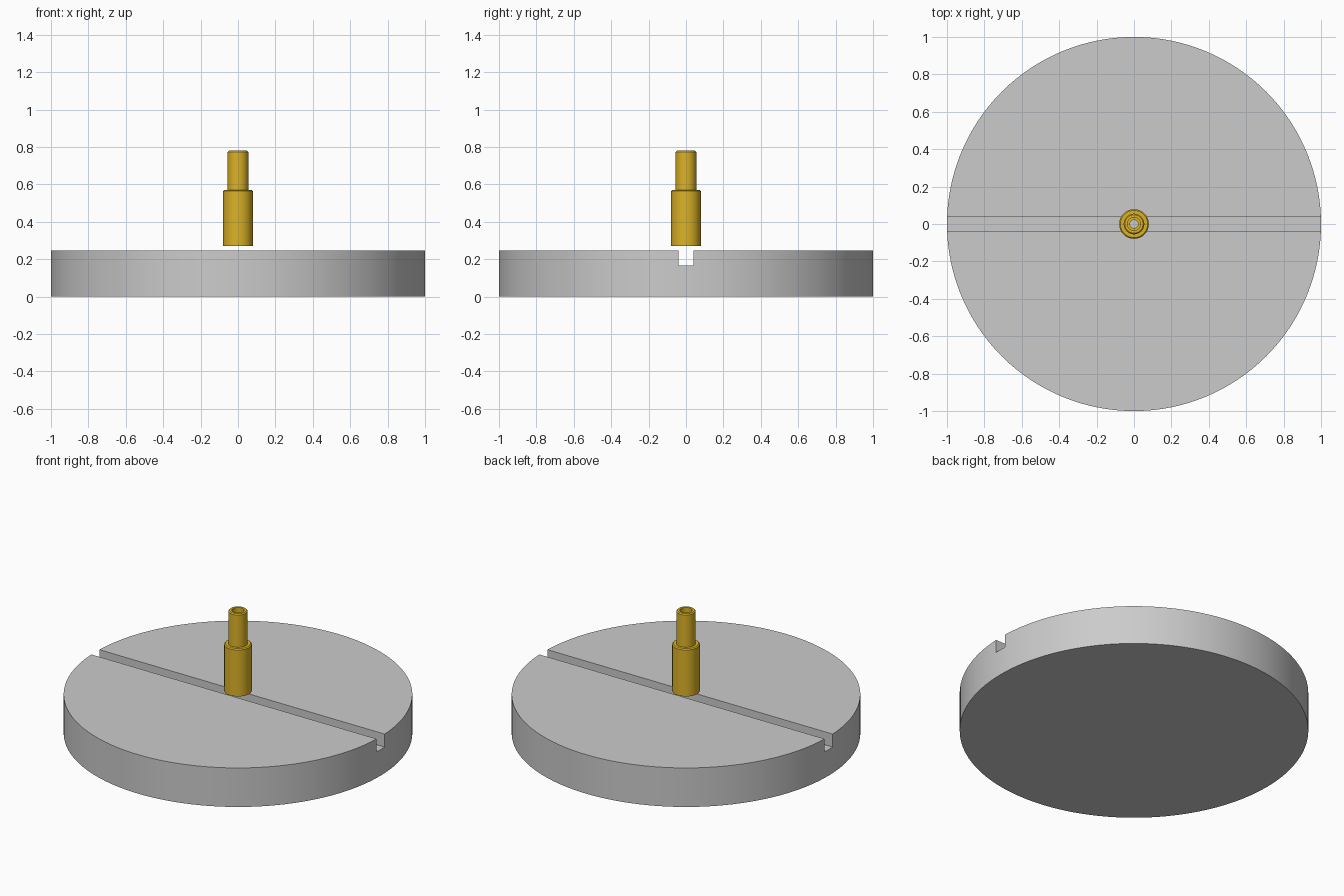
import bpy, bmesh, math

if "Cube" in bpy.data.objects:
    bpy.data.objects.remove(bpy.data.objects["Cube"])


def finish(name, bm, colour=None):
    bmesh.ops.recalc_face_normals(bm, faces=bm.faces)
    mesh = bpy.data.meshes.new(name)
    bm.to_mesh(mesh)
    bm.free()
    ob = bpy.data.objects.new(name, mesh)
    bpy.context.collection.objects.link(ob)
    if colour:
        mat = bpy.data.materials.new(name + "_material")
        mat.diffuse_color = colour
        mat.use_nodes = True
        mat.node_tree.nodes["Principled BSDF"].inputs["Base Color"].default_value = mat.diffuse_color
        mesh.materials.append(mat)
    return ob


def smooth(ob):
    bpy.ops.object.select_all(action='DESELECT')
    ob.select_set(True)
    bpy.context.view_layer.objects.active = ob
    bpy.ops.object.shade_smooth_by_angle(angle=math.radians(30))


def lathe(name, profile, steps, colour=None):
    # spin a closed (radius, z) profile about the z axis
    bm = bmesh.new()
    vs = [bm.verts.new((r, 0, z)) for r, z in profile]
    edges = [bm.edges.new((a, b)) for a, b in zip(vs, vs[1:] + vs[:1])]
    bmesh.ops.spin(bm, geom=vs + edges, cent=(0, 0, 0), axis=(0, 0, 1),
                   angle=math.tau, steps=steps)
    bmesh.ops.remove_doubles(bm, verts=bm.verts, dist=1e-5)
    return finish(name, bm, colour)


# round base plate, built as two halves beside the slot plus a slot floor
R, TOP, FLOOR, HALF = 1.0, 0.247, 0.165, 0.04
bm = bmesh.new()
bmesh.ops.create_cone(bm, cap_ends=True, segments=128, radius1=R, radius2=R, depth=TOP)
bmesh.ops.translate(bm, verts=bm.verts, vec=(0, 0, TOP / 2))
base = finish("base_disc", bm)

# straight slot across the top
bm = bmesh.new()
bmesh.ops.create_cube(bm, size=1)
bmesh.ops.scale(bm, verts=bm.verts, vec=(2.4, 2 * HALF, 0.2))
bmesh.ops.translate(bm, verts=bm.verts, vec=(0, 0, FLOOR + 0.1))
cutter = finish("slot_cutter", bm)
cutter.hide_render = True
cutter.hide_viewport = True
cut = base.modifiers.new("slot", 'BOOLEAN')
cut.operation = 'DIFFERENCE'
cut.solver = 'EXACT'
cut.object = cutter
bpy.context.view_layer.objects.active = base
bpy.ops.object.modifier_apply(modifier=cut.name)
bpy.data.objects.remove(cutter)
smooth(base)

# stepped hollow brass fitting hovering over the slot
c = 0.006
fitting = lathe("stepped_fitting", [
    (0.079, 0.27), (0.079, 0.57 - c), (0.079 - c, 0.57),
    (0.055, 0.57), (0.055, 0.78 - c), (0.055 - c, 0.78),
    (0.035, 0.78), (0.035, 0.68), (0.022, 0.68), (0.022, 0.27)],
    64, (0.72, 0.45, 0.02, 1))
smooth(fitting)
